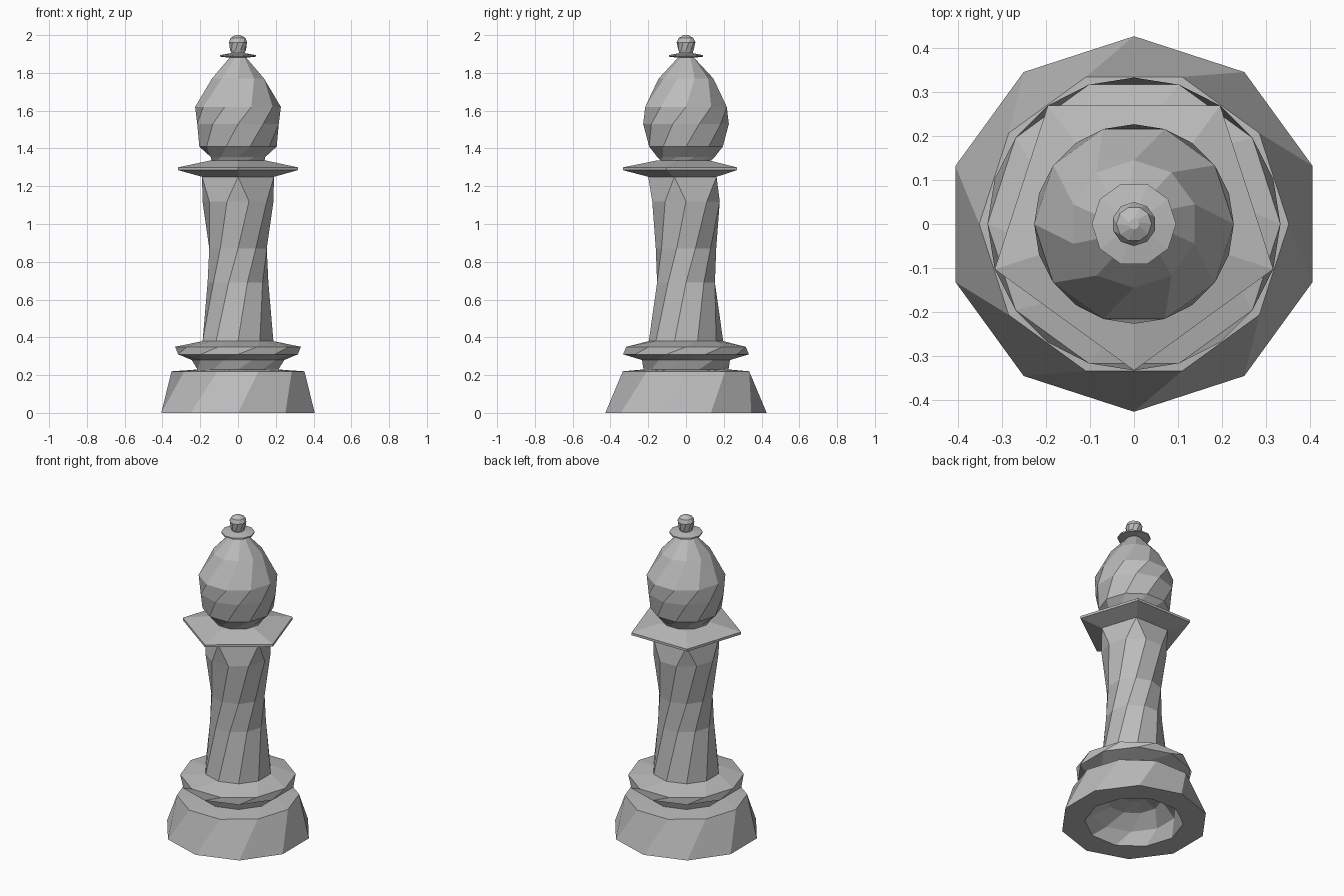
import bpy
import bmesh
from math import cos, sin, radians

cube = bpy.data.objects.get("Cube")
if cube:
    bpy.data.objects.remove(cube, do_unlink=True)

grey = bpy.data.materials.new("plain_grey")
grey.use_nodes = True
GREY = (0.5, 0.5, 0.5, 1)
grey.diffuse_color = GREY
grey.node_tree.nodes["Principled BSDF"].inputs["Base Color"].default_value = GREY

SIDES = 10
STEP = 180 / SIDES      # each ring is turned by half a side
FRONT = -90


def ring(bm, r, z, sides, start):
    return [bm.verts.new((r * cos(radians(start + 360 * i / sides)),
                          r * sin(radians(start + 360 * i / sides)), z))
            for i in range(sides)]


def finish(name, bm):
    mesh = bpy.data.meshes.new(name)
    bm.to_mesh(mesh)
    bm.free()
    mesh.materials.append(grey)
    obj = bpy.data.objects.new(name, mesh)
    bpy.context.collection.objects.link(obj)
    return obj


def turned(name, profile, sides=SIDES, twist=STEP, first=0, cap_start=False, cap_end=False):
    """Lathe a list of (radius, height), twisting every ring; first is the ring number."""
    bm = bmesh.new()
    rings = [ring(bm, r, z, sides, FRONT + (first + k) * twist)
             for k, (r, z) in enumerate(profile)]
    for low, high in zip(rings, rings[1:]):
        for i in range(sides):
            j = (i + 1) % sides
            bm.faces.new((low[j], high[j], high[i], low[i]))
    if cap_start:
        bm.faces.new(rings[0][::-1])
    if cap_end:
        bm.faces.new(rings[-1])
    return finish(name, bm)


# Hollow foot with its sloping top
turned("base", [(0.06, 0.17), (0.16, 0.15), (0.25, 0.08), (0.285, 0),
                (0.427, 0), (0.352, 0.22), (0.225, 0.23)],
       first=-4, cap_start=True)

# Ring moulding above the foot
turned("lower_collar", [(0.225, 0.23), (0.245, 0.28), (0.333, 0.31),
                        (0.333, 0.35), (0.197, 0.38)], first=2)

# Twisted shaft
turned("shaft", [(0.197, 0.38), (0.161, 0.69), (0.16, 0.87), (0.188, 1.12)], first=6)

# Capital changing from ten sides to five
bm = bmesh.new()
ring(bm, 0.188, 1.12, SIDES, FRONT + STEP)
ring(bm, 0.2, 1.25, 5, FRONT)
bmesh.ops.convex_hull(bm, input=bm.verts[:])
finish("capital", bm)

# Five-sided plate under the head
turned("upper_plate", [(0.2, 1.25), (0.333, 1.285), (0.333, 1.3), (0.16, 1.335)],
       sides=5, twist=0, cap_start=True, cap_end=True)

# Bulbous head
turned("head", [(0.14, 1.335), (0.152, 1.355), (0.205, 1.41), (0.227, 1.53),
                (0.227, 1.62), (0.145, 1.77), (0.04, 1.885)],
       first=1, cap_start=True, cap_end=True)

# Thin disc and knob on the tip
turned("tip_disc", [(0.04, 1.88), (0.096, 1.886), (0.096, 1.894), (0.035, 1.905)],
       twist=0, first=0, cap_start=True, cap_end=True).rotation_euler.z = radians(STEP)
turned("tip_knob", [(0.034, 1.9), (0.042, 1.92), (0.05, 1.962), (0.04, 1.985), (0.012, 2.0)],
       first=0, cap_start=True, cap_end=True)
